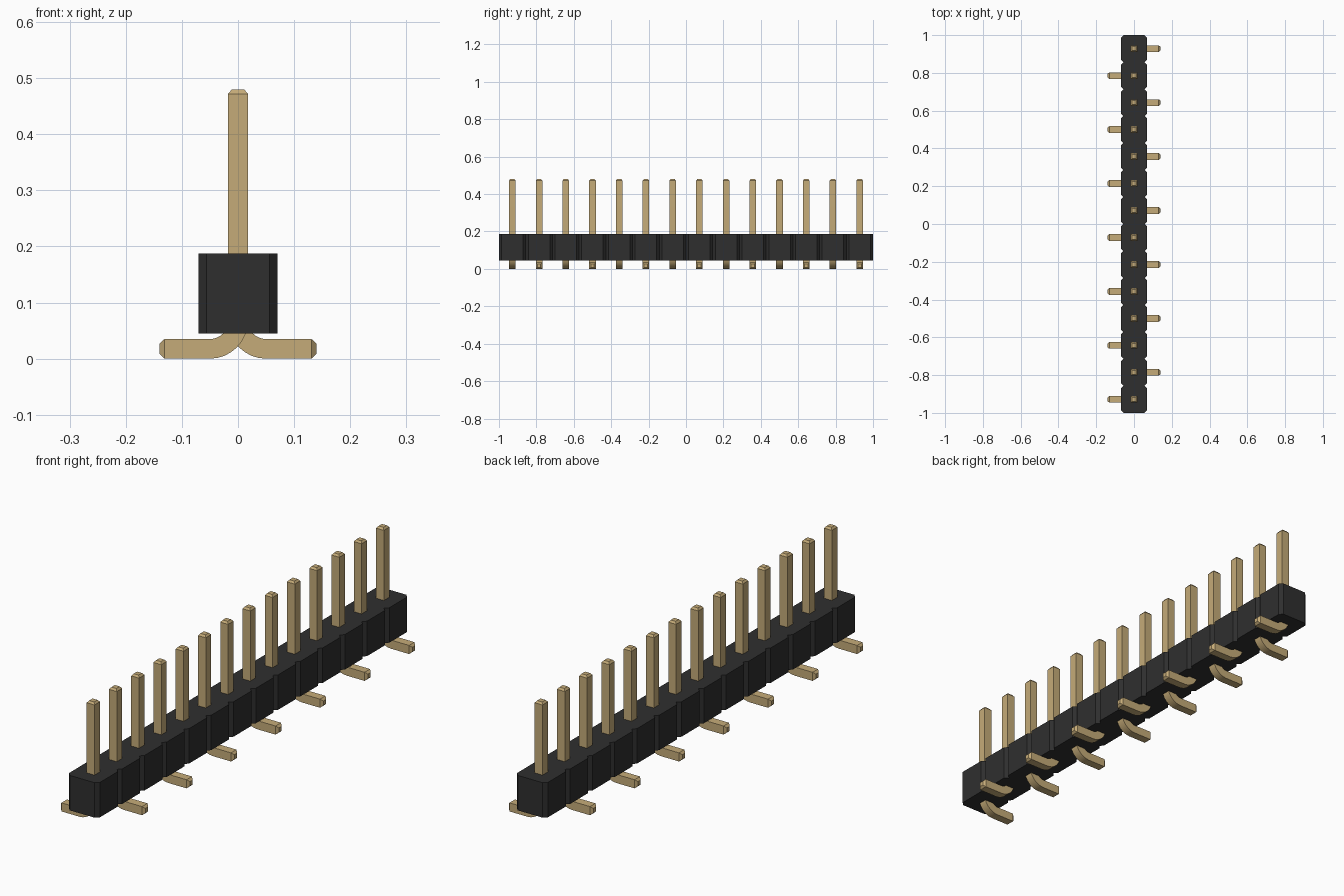
import bpy, bmesh, math
from mathutils import Vector

cube = bpy.data.objects.get("Cube")
if cube:
    bpy.data.objects.remove(cube, do_unlink=True)

COUNT = 14
PITCH = 2 / COUNT
HALF = 0.07             # half width of the housing
CHAMFER = 0.014
BOTTOM, TOP = 0.045, 0.187
PIN = 0.0175            # half thickness of a pin
BEND = 0.05             # centreline radius of the bend


def make_material(name, color):
    mat = bpy.data.materials.new(name)
    mat.use_nodes = True
    mat.diffuse_color = (*color, 1)
    mat.node_tree.nodes["Principled BSDF"].inputs["Base Color"].default_value = (*color, 1)
    return mat


def finish_mesh(bm, name, mat):
    bmesh.ops.recalc_face_normals(bm, faces=bm.faces)
    mesh = bpy.data.meshes.new(name)
    bm.to_mesh(mesh)
    bm.free()
    mesh.materials.append(mat)
    return mesh


def add_object(name, mesh):
    obj = bpy.data.objects.new(name, mesh)
    bpy.context.collection.objects.link(obj)
    return obj


black = make_material("black plastic", (0.028, 0.028, 0.028))
gold = make_material("gold metal", (0.56, 0.41, 0.19))

# Housing: a row of chamfered blocks joined at their notches
side = [(HALF - CHAMFER, -1)]
for i in range(COUNT):
    y = -1 + i * PITCH
    side += [(HALF, y + CHAMFER), (HALF, y + PITCH - CHAMFER), (HALF - CHAMFER, y + PITCH)]
outline = side + [(-x, y) for x, y in reversed(side)]
bm = bmesh.new()
base = bm.faces.new([bm.verts.new((x, y, BOTTOM)) for x, y in outline])
grown = bmesh.ops.extrude_face_region(bm, geom=[base], use_keep_orig=True)
bmesh.ops.translate(bm, vec=(0, 0, TOP - BOTTOM),
                    verts=[g for g in grown["geom"] if isinstance(g, bmesh.types.BMVert)])
add_object("housing", finish_mesh(bm, "housing", black))

# Pin: square section swept down, round the bend and out along the foot
# Each station is x, z, sweep angle, section half size
stations = [(0, 0.48, 0, 0.011), (0, 0.472, 0, PIN)]
steps = 8
for i in range(steps + 1):
    a = math.pi / 2 * i / steps
    stations.append((BEND * (1 - math.cos(a)), PIN + BEND * (1 - math.sin(a)), a, PIN))
stations += [(0.131, PIN, math.pi / 2, PIN), (0.14, PIN, math.pi / 2, 0.009)]

bm = bmesh.new()
rings = []
for x, z, a, h in stations:
    centre = Vector((x, 0, z))
    across = Vector((math.cos(a), 0, math.sin(a))) * h
    depth = Vector((0, h, 0))
    rings.append([bm.verts.new(centre + across * s + depth * t)
                  for s, t in ((-1, -1), (1, -1), (1, 1), (-1, 1))])
for r0, r1 in zip(rings, rings[1:]):
    for k in range(4):
        n = (k + 1) % 4
        bm.faces.new((r0[k], r0[n], r1[n], r1[k]))
bm.faces.new(rings[0])
bm.faces.new(rings[-1])
pin_mesh = finish_mesh(bm, "pin", gold)

# Row of pins with feet alternating left and right
bpy.ops.object.select_all(action="DESELECT")
for i in range(COUNT):
    pin = add_object(f"pin_{i + 1}", pin_mesh)
    pin.location.y = -1 + PITCH * (i + 0.5)
    pin.rotation_euler.z = math.pi if i % 2 == 0 else 0

# Smooth bends, crisp edges
pin.select_set(True)
bpy.context.view_layer.objects.active = pin
bpy.ops.object.shade_smooth_by_angle(angle=math.radians(25))
